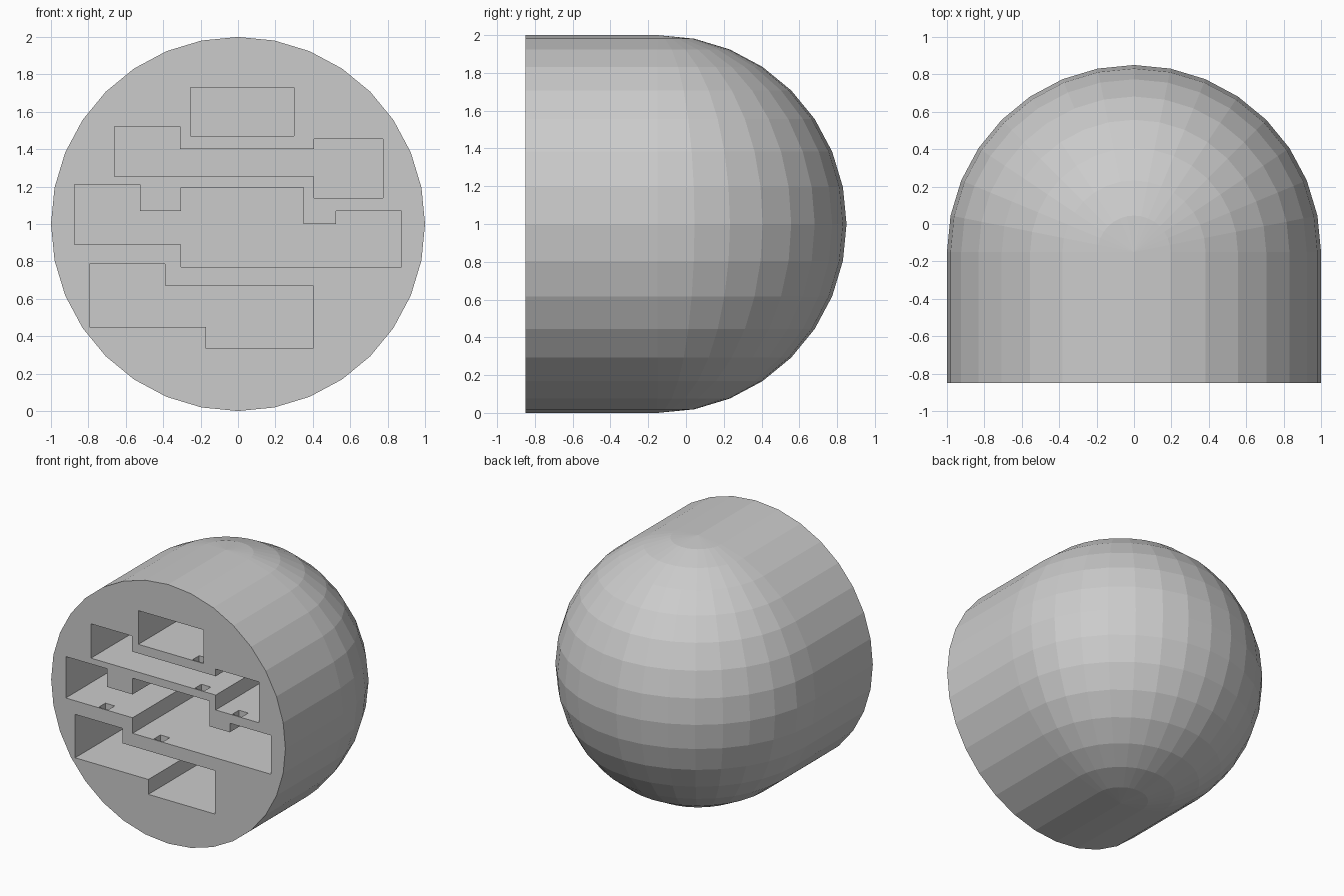
import bpy, bmesh

if "Cube" in bpy.data.objects:
    bpy.data.objects.remove(bpy.data.objects["Cube"])

FRONT, MID, BACK = -0.85, -0.15, 0.0   # front face, start of dome, pocket back wall


def make_object(bm, name):
    bmesh.ops.recalc_face_normals(bm, faces=bm.faces[:])
    mesh = bpy.data.meshes.new(name)
    bm.to_mesh(mesh)
    bm.free()
    ob = bpy.data.objects.new(name, mesh)
    bpy.context.collection.objects.link(ob)
    return ob


def prism(name, profile, y0, y1):
    """Extrude an x-z outline from y0 to y1."""
    bm = bmesh.new()
    face = bm.faces.new([bm.verts.new((x, y0, z)) for x, z in profile])
    res = bmesh.ops.extrude_face_region(bm, geom=[face])
    for v in res["geom"]:
        if isinstance(v, bmesh.types.BMVert):
            v.co.y = y1
    return make_object(bm, name)


def rect(x0, x1, z0, z1):
    return [(x0, z0), (x1, z0), (x1, z1), (x0, z1)]


def carve(target, cutter):
    cutter.hide_render = True
    bpy.context.view_layer.objects.active = target
    mod = target.modifiers.new("carve", 'BOOLEAN')
    mod.operation = 'DIFFERENCE'
    mod.solver = 'EXACT'
    mod.object = cutter
    bpy.ops.object.modifier_apply(modifier=mod.name)
    bpy.data.objects.remove(cutter)


# Body: half of a low-poly sphere with its rim pulled forward into a barrel
bm = bmesh.new()
bmesh.ops.create_uvsphere(bm, u_segments=32, v_segments=16, radius=1)
bmesh.ops.bisect_plane(bm, geom=bm.verts[:] + bm.edges[:] + bm.faces[:], dist=1e-4,
                       plane_co=(0, 0, 0), plane_no=(0, -1, 0), clear_outer=True)
bmesh.ops.translate(bm, verts=bm.verts[:], vec=(0, MID, 1))
rim = [e for e in bm.edges if e.is_boundary]
new = bmesh.ops.extrude_edge_only(bm, edges=rim)["geom"]
for v in new:
    if isinstance(v, bmesh.types.BMVert):
        v.co.y = FRONT
bmesh.ops.contextual_create(bm, geom=[e for e in new if isinstance(e, bmesh.types.BMEdge)])
body = make_object(bm, "domed_body")

# Stepped chambers cut into the front face
chambers = [
    rect(-.255, .30, 1.47, 1.73),
    [(-.66, 1.52), (-.31, 1.52), (-.31, 1.40), (.405, 1.40), (.405, 1.455),
     (.775, 1.455), (.775, 1.14), (.405, 1.14), (.405, 1.255), (-.66, 1.255)],
    [(-.875, 1.21), (-.525, 1.21), (-.525, 1.07), (-.305, 1.07), (-.305, 1.195),
     (.35, 1.195), (.35, 1.0), (.525, 1.0), (.525, 1.07), (.875, 1.07),
     (.875, .77), (-.305, .77), (-.305, .89), (-.875, .89)],
    [(-.795, .785), (-.39, .785), (-.39, .67), (.40, .67),
     (.40, .335), (-.17, .335), (-.17, .45), (-.795, .45)],
]
for outline in chambers:
    carve(body, prism("chamber_cutter", outline, FRONT - 0.1, BACK))

# Small square shafts linking each chamber floor to the chamber below
for x, z0, z1 in [(.24, 1.38, 1.49), (.26, 1.17, 1.27), (.58, 1.05, 1.16),
                  (-.56, .76, .91), (-.09, .65, .79)]:
    carve(body, prism("shaft_cutter", rect(x - .04, x + .04, z0, z1),
                      FRONT + .01, FRONT + .09))
